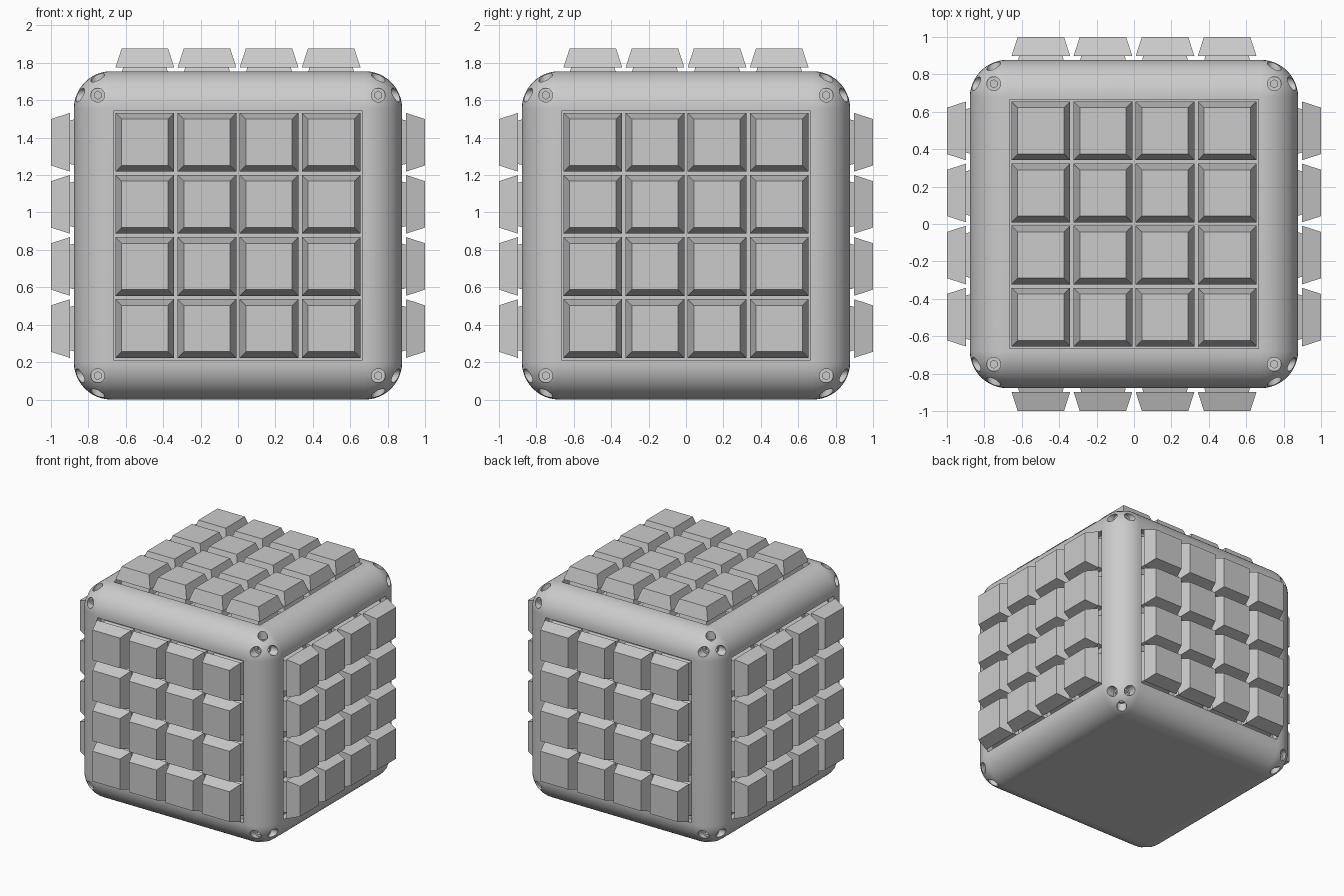
import bpy, bmesh
from math import pi, sqrt
from mathutils import Matrix, Vector

old = bpy.data.objects.get("Cube")
if old:
    bpy.data.objects.remove(old, do_unlink=True)

HALF = 0.8775      # half width of the case
PITCH = 0.332      # key spacing
POCKET = 0.05      # depth of the key wells
CENTRE = Matrix.Translation((0, 0, HALF))

grey = bpy.data.materials.new("plain_grey")
grey.use_nodes = True
colour = (0.6, 0.6, 0.6, 1)
grey.diffuse_color = colour
grey.node_tree.nodes["Principled BSDF"].inputs["Base Color"].default_value = colour

# Turns that carry the local up axis to each side of the case
tip = Matrix.Rotation(pi / 2, 4, "X")
sides = {"top": Matrix.Identity(4)}
for k, name in enumerate(("front", "left", "back", "right")):
    sides[name] = Matrix.Rotation(k * pi / 2, 4, "Z") @ tip
bottom = Matrix.Rotation(pi, 4, "X")


def prism(bm, sides_n, r1, r2, low, high, at=(0, 0), turn=Matrix(), spin=0.0):
    """Add a tapered prism between two heights, turned to face a side."""
    place = turn @ Matrix.Translation((at[0], at[1], (low + high) / 2))
    bmesh.ops.create_cone(bm, cap_ends=True, segments=sides_n, radius1=r1, radius2=r2,
                          depth=high - low, matrix=place @ Matrix.Rotation(spin, 4, "Z"))


def square(bm, half1, half2, low, high, turn=Matrix()):
    prism(bm, 4, half1 * sqrt(2), half2 * sqrt(2), low, high, turn=turn, spin=pi / 4)


def to_mesh(bm, name):
    mesh = bpy.data.meshes.new(name)
    bm.to_mesh(mesh)
    bm.free()
    mesh.materials.append(grey)
    return mesh


def add(name, mesh, matrix):
    ob = bpy.data.objects.new(name, mesh)
    ob.matrix_world = matrix
    bpy.context.collection.objects.link(ob)
    return ob


# Rounded case
bm = bmesh.new()
bmesh.ops.create_cube(bm, size=2 * HALF)
case = add("case", to_mesh(bm, "case"), CENTRE)
bevel = case.modifiers.new("rounding", "BEVEL")
bevel.width = 0.2
bevel.segments = 12
bevel.limit_method = "NONE"

# Cutters for key wells, screw holes and hex sockets
wells, sockets = bmesh.new(), bmesh.new()
for turn in sides.values():
    square(wells, 0.665, 0.665, HALF - POCKET, 1, turn)
for turn in [*sides.values(), bottom]:
    for x in (-0.75, 0.75):
        for y in (-0.75, 0.75):
            prism(wells, 24, 0.037, 0.037, 0.8, 1, (x, y), turn)
            prism(sockets, 6, 0.021, 0.021, 0.775, 0.82, (x, y), turn)

cutters = []
for name, bm in (("wells_cutter", wells), ("sockets_cutter", sockets)):
    cutter = add(name, to_mesh(bm, name), CENTRE)
    cutter.hide_render = True
    cutters.append(cutter)
    cut = case.modifiers.new(name, "BOOLEAN")
    cut.operation = "DIFFERENCE"
    cut.solver = "EXACT"
    cut.object = cutter

bpy.ops.object.select_all(action="DESELECT")
case.select_set(True)
bpy.context.view_layer.objects.active = case
for mod in list(case.modifiers):
    bpy.ops.object.modifier_apply(modifier=mod.name)
for cutter in cutters:
    bpy.data.objects.remove(cutter, do_unlink=True)
bpy.ops.object.shade_smooth_by_angle(angle=pi / 6)
weights = case.modifiers.new("weighted_normals", "WEIGHTED_NORMAL")
weights.keep_sharp = True

# Keycap and switch housing, shared by every key
bm = bmesh.new()
square(bm, 0.157, 0.124, HALF + 0.02, 1)
keycap = to_mesh(bm, "keycap")
bm = bmesh.new()
square(bm, 0.135, 0.115, HALF - POCKET, HALF + 0.025)
housing = to_mesh(bm, "switch_housing")

# Four by four keys on every side but the bottom
for side, turn in sides.items():
    for row in range(4):
        for col in range(4):
            spot = Vector(((col - 1.5) * PITCH, (row - 1.5) * PITCH, 0))
            place = CENTRE @ turn @ Matrix.Translation(spot)
            add(f"{side}_keycap_{row + 1}_{col + 1}", keycap, place)
            add(f"{side}_switch_{row + 1}_{col + 1}", housing, place)
